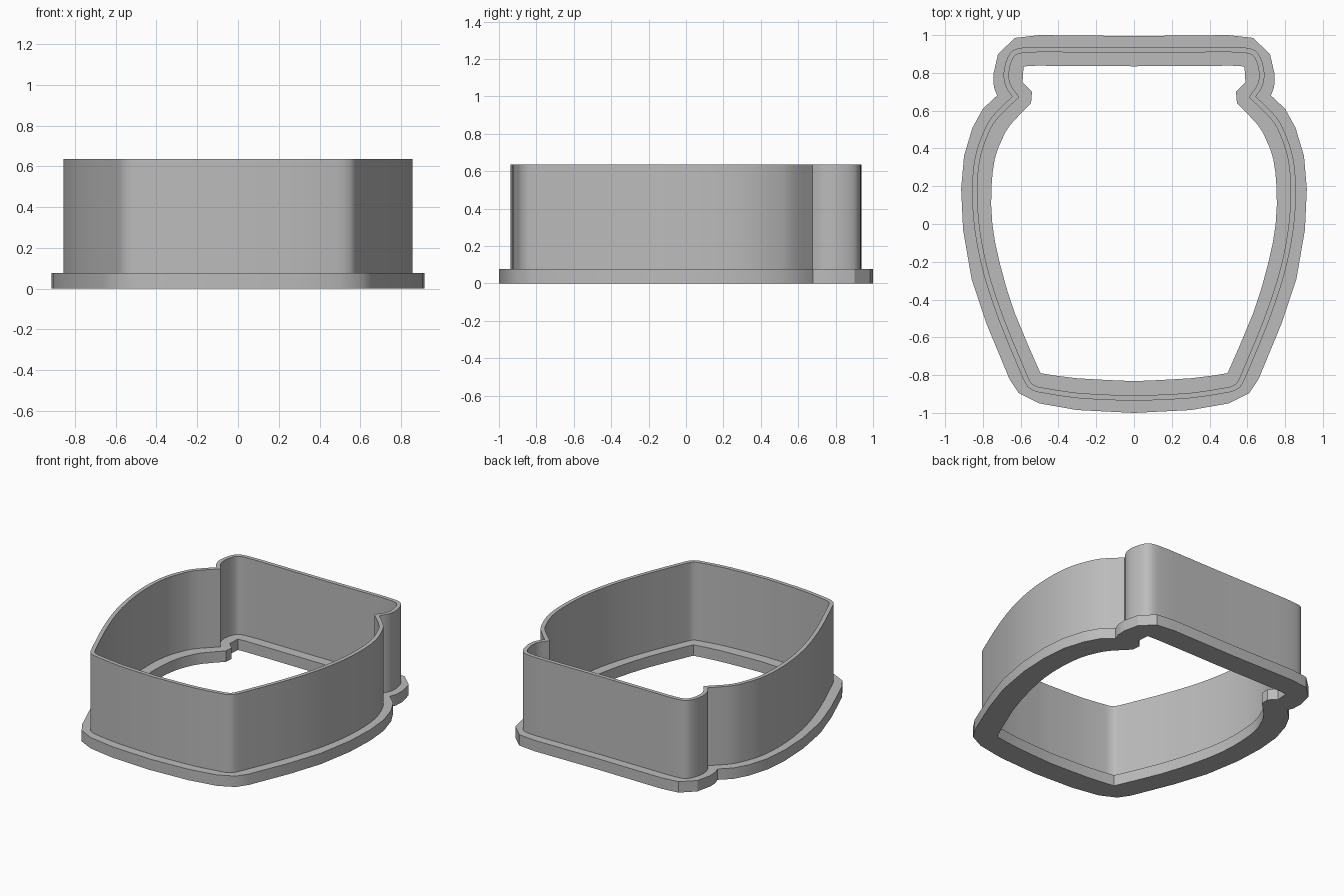
import bpy
import bmesh
import math
from mathutils import Vector

if "Cube" in bpy.data.objects:
    bpy.data.objects.remove(bpy.data.objects["Cube"], do_unlink=True)

BASE_TOP = 0.078
WALL_TOP = 0.636
WALL_THICKNESS = 0.028

grey = bpy.data.materials.new("plain grey")
grey.use_nodes = True
grey.diffuse_color = (0.5, 0.5, 0.5, 1)
grey.node_tree.nodes["Principled BSDF"].inputs["Base Color"].default_value = grey.diffuse_color


def smooth_run(points, steps):
    """Curve through the points, leaving both ends as corners."""
    p = [Vector(q) for q in points]
    p = [p[0]] + p + [p[-1]]
    out = []
    for a, b, c, d in zip(p, p[1:], p[2:], p[3:]):
        for i in range(steps):
            t = i / steps
            out.append(0.5 * (2 * b + (c - a) * t + (2 * a - 5 * b + 4 * c - d) * t ** 2
                              + (3 * b - a - 3 * c + d) * t ** 3))
    return out + [p[-1]]


def outline(runs, steps):
    """Join the runs of the right half and mirror them into a closed loop."""
    half = []
    for run in runs:
        part = smooth_run(run, steps)
        half += part[1:] if half else part
    return half + [Vector((-p.x, p.y)) for p in reversed(half[1:-1])]


def inset(loop, distance):
    """Mitred inward offset of a counter-clockwise loop."""
    out = []
    for i, p in enumerate(loop):
        before = (p - loop[i - 1]).normalized()
        after = (loop[(i + 1) % len(loop)] - p).normalized()
        n1, n2 = Vector((-before.y, before.x)), Vector((-after.y, after.x))
        out.append(p + (n1 + n2) * distance / max(0.5, 1 + n1.dot(n2)))
    return out


def ring(name, outer, inner, bottom, top):
    """Fill between two loops and extrude upward."""
    bm = bmesh.new()
    edges = []
    for loop in (outer, inner):
        verts = [bm.verts.new((p.x, p.y, bottom)) for p in loop]
        edges += [bm.edges.new((verts[i - 1], verts[i])) for i in range(len(verts))]
    bmesh.ops.triangle_fill(bm, edges=edges, use_beauty=True, normal=(0, 0, 1))
    result = bmesh.ops.extrude_face_region(bm, geom=bm.faces[:], use_keep_orig=True)
    raised = [g for g in result["geom"] if isinstance(g, bmesh.types.BMVert)]
    bmesh.ops.translate(bm, verts=raised, vec=(0, 0, top - bottom))
    bmesh.ops.recalc_face_normals(bm, faces=bm.faces[:])
    mesh = bpy.data.meshes.new(name)
    bm.to_mesh(mesh)
    bm.free()
    mesh.materials.append(grey)
    obj = bpy.data.objects.new(name, mesh)
    bpy.context.collection.objects.link(obj)
    bpy.ops.object.select_all(action="DESELECT")
    obj.select_set(True)
    bpy.context.view_layer.objects.active = obj
    bpy.ops.object.shade_smooth_by_angle(angle=math.radians(30))
    return obj


# Base flange: faceted outside edge, narrower opening with stepped neck
flange_outer = outline([
    [(0, -1), (.3, -.985), (.5, -.95), (.61, -.895), (.66, -.82), (.78, -.53),
     (.86, -.29), (.905, -.03), (.915, .185), (.9, .36), (.855, .51), (.8, .61), (.725, .68)],
    [(.725, .68), (.742, .725), (.745, .79), (.72, .9), (.63, .985), (.5, 1), (0, .995)],
], 1)
flange_inner = outline([
    [(0, -.832), (.3, -.817), (.495, -.79)],
    [(.495, -.79), (.63, -.475), (.71, -.21), (.75, 0), (.755, .19), (.737, .345),
     (.7, .445), (.655, .525), (.545, .64)],
    [(.545, .64), (.54, .7)],
    [(.54, .7), (.59, .75)],
    [(.59, .75), (.585, .83)],
    [(.585, .83), (.52, .838), (0, .835)],
], 2)
ring("base_flange", flange_outer, flange_inner, 0, BASE_TOP)

# Cutting wall: thin jar outline with a pinched neck
wall_outer = outline([
    [(0, -.937), (.3, -.922), (.52, -.888)],
    [(.52, -.888), (.565, -.86), (.6, -.79)],
    [(.6, -.79), (.715, -.51), (.8, -.25), (.845, -.02), (.857, .185), (.842, .35),
     (.8, .48), (.75, .57), (.645, .675)],
    [(.645, .675), (.68, .73), (.69, .8), (.668, .885), (.62, .928), (.5, .938)],
    [(.5, .938), (0, .935)],
], 4)
ring("cutting_wall", wall_outer, inset(wall_outer, WALL_THICKNESS), BASE_TOP - 0.005, WALL_TOP)
